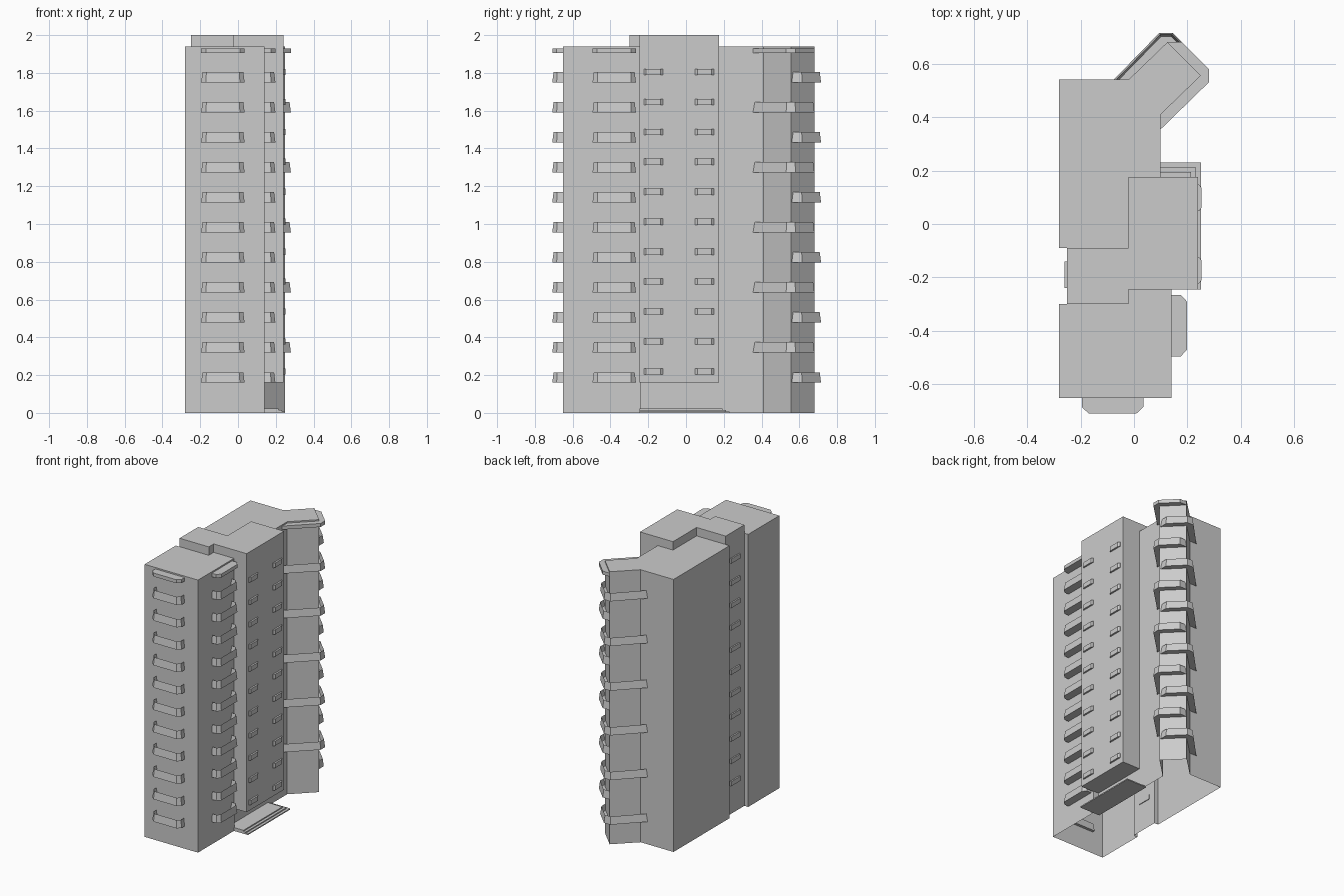
import bpy
import bmesh

cube = bpy.data.objects.get("Cube")
if cube:
    bpy.data.objects.remove(cube, do_unlink=True)

# One pale grey for the whole building
grey = bpy.data.materials.new("pale_grey")
grey.use_nodes = True
colour = (0.6, 0.6, 0.6, 1)
grey.diffuse_color = colour
grey.node_tree.nodes["Principled BSDF"].inputs["Base Color"].default_value = colour

FLOOR = 0.159     # storey height
FIRST = 0.16      # underside of the lowest balcony


def finish(name, bm):
    mesh = bpy.data.meshes.new(name)
    bm.to_mesh(mesh)
    bm.free()
    mesh.materials.append(grey)
    obj = bpy.data.objects.new(name, mesh)
    bpy.context.collection.objects.link(obj)


def add_face(bm, outline, z):
    return bm.faces.new([bm.verts.new((x, y, z)) for x, y in outline])


def add_prism(bm, outline, z0, z1, open_bottom=False):
    """Counter-clockwise outline raised from z0 to z1."""
    low = [bm.verts.new((x, y, z0)) for x, y in outline]
    high = [bm.verts.new((x, y, z1)) for x, y in outline]
    n = len(outline)
    for i in range(n):
        j = (i + 1) % n
        bm.faces.new((low[i], low[j], high[j], high[i]))
    bm.faces.new(high)
    if not open_bottom:
        bm.faces.new(low[::-1])


def prism(name, outline, z0, z1, open_bottom=False):
    bm = bmesh.new()
    add_prism(bm, outline, z0, z1, open_bottom)
    finish(name, bm)


def rect(x0, x1, y0, y1):
    return [(x0, y0), (x1, y0), (x1, y1), (x0, y1)]


def add_balcony(bm, outline, z):
    """Hollow balcony: underside, tapered parapet and sunken deck."""
    add_face(bm, outline[::-1], z)
    top = add_face(bm, outline, z)
    top.normal_update()
    for height in (0.055, -0.042):
        bmesh.ops.inset_individual(bm, faces=[top], thickness=0.007,
                                   use_even_offset=True)
        bmesh.ops.translate(bm, verts=top.verts[:], vec=(0, 0, height))


def balcony_stack(name, outlines):
    """Balconies on each storey, cycling through outlines, with a flat canopy on top."""
    bm = bmesh.new()
    for k in range(11):
        add_balcony(bm, outlines[k % len(outlines)], FIRST + k * FLOOR)
    add_prism(bm, outlines[11 % len(outlines)], 1.905, 1.93)
    finish(name, bm)


# Main tower with the diagonal wing, open underneath
prism("tower_walls", [
    (-0.28, -0.65), (0.14, -0.65), (0.14, -0.24), (0.10, -0.24),
    (0.10, 0.41), (0.25, 0.555), (0.125, 0.68), (-0.02, 0.54),
    (-0.28, 0.54), (-0.28, -0.09), (-0.25, -0.09), (-0.25, -0.30),
    (-0.28, -0.30)], 0, 1.94, open_bottom=True)

# Projecting bay that overhangs the entrance
prism("overhanging_bay", rect(0.095, 0.24, -0.245, 0.175), 0.16, 1.94)

# Raised roof over the stair core and the bay
prism("raised_roof", [
    (-0.25, -0.30), (-0.02, -0.30), (-0.02, -0.245), (0.24, -0.245),
    (0.24, 0.175), (-0.02, 0.175), (-0.02, -0.09), (-0.25, -0.09)], 1.935, 2.0)

# Entrance steps
steps = bmesh.new()
for i in range(3):
    inset = 0.018 * i
    add_prism(steps, rect(0.09, 0.25 - inset, -0.245, 0.23 - inset),
              0.008 * i, 0.008 * (i + 1))
finish("entrance_steps", steps)

# Balconies on the front and on the left side of the front block
balcony_stack("front_balconies", [[
    (-0.195, -0.63), (-0.195, -0.685), (-0.17, -0.708),
    (0.01, -0.708), (0.035, -0.685), (0.035, -0.63)]])
balcony_stack("side_balconies", [[
    (0.12, -0.495), (0.175, -0.495), (0.198, -0.47),
    (0.198, -0.29), (0.175, -0.265), (0.12, -0.265)]])

# Wing balconies wrap one corner, alternating sides across the wing axis
AXIS = 0.435
wrap = [(0.08, 0.335), (0.28, 0.53), (0.28, 0.58), (0.18, 0.68),
        (0.125, 0.68), (0.125, 0.65), (0.22, 0.555), (0.08, 0.415)]
mirrored = [(y - AXIS, x + AXIS) for x, y in reversed(wrap)]
balcony_stack("wing_balconies", [mirrored, wrap])

# Small chamfered ledges on the bay, and plain ones in the recess behind
bay = bmesh.new()
recess = bmesh.new()
for k in range(11):
    z = 0.203 + k * 0.1585
    for y in (-0.173, 0.098):
        add_prism(bay, [(0.235, y - 0.05), (0.243, y - 0.05), (0.252, y - 0.038),
                        (0.252, y + 0.038), (0.243, y + 0.05), (0.235, y + 0.05)],
                  z, z + 0.033)
    add_prism(recess, rect(-0.26, -0.245, -0.24, -0.14), z, z + 0.033)
finish("bay_ledges", bay)
finish("recess_ledges", recess)
